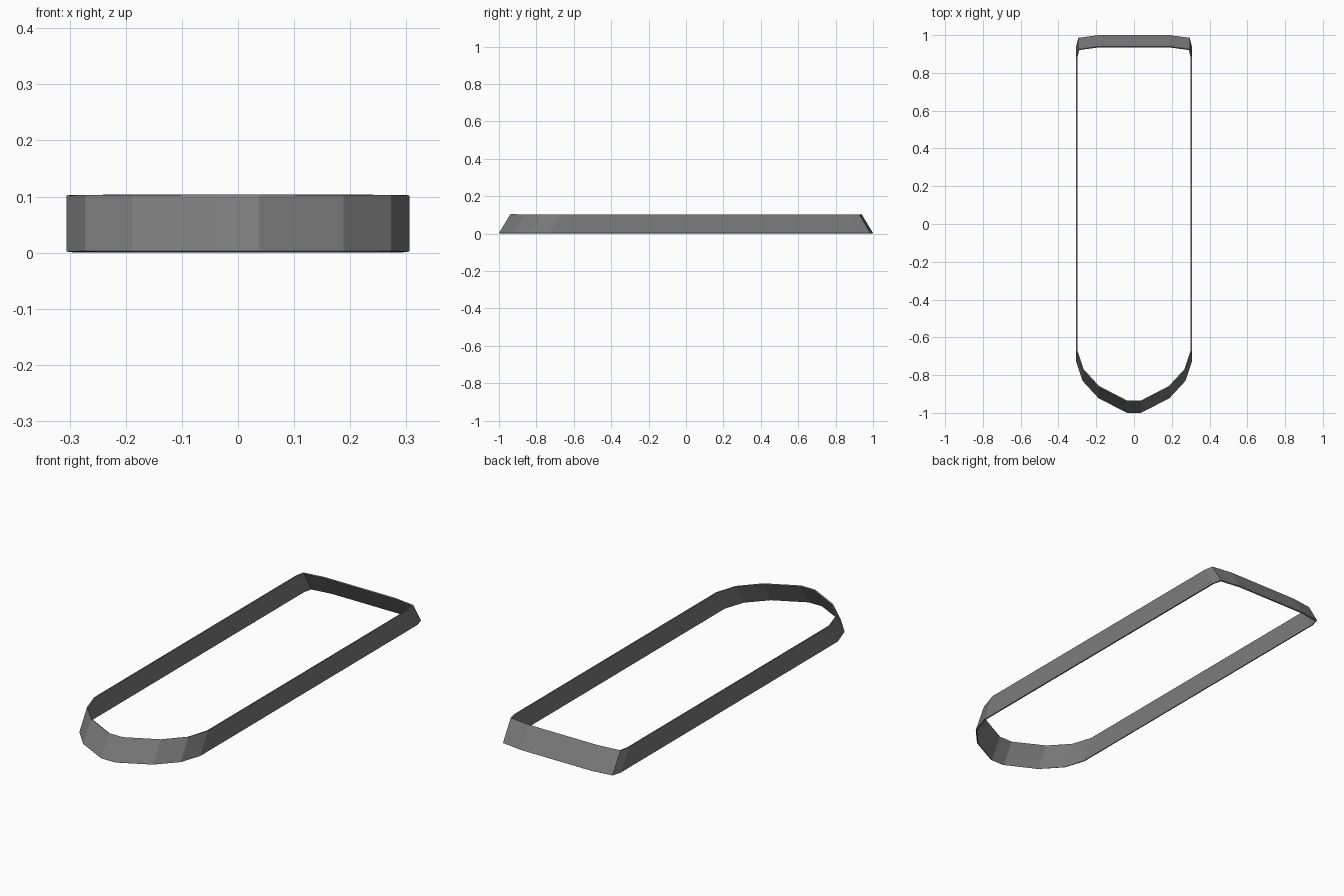
import bpy

if "Cube" in bpy.data.objects:
    bpy.data.objects.remove(bpy.data.objects["Cube"])

HEIGHT = 0.1     # band height
LEAN = 0.06      # how far each end tips inward at the top
Z0 = 0.0017      # lifts the thickened rim onto z = 0

# Right half of the base outline, from the front nose to the flat back
half = [(0.037, -0.997), (0.186, -0.92), (0.27, -0.829), (0.303, -0.728),
        (0.303, 0.94), (0.293, 0.983), (0.19, 0.997)]
outline = half + [(-x, y) for x, y in reversed(half)]
n = len(outline)

# Sloped band: bottom loop, then the top loop pulled in towards the middle
bottom = [(x, y, Z0) for x, y in outline]
top = [(x, y - LEAN * (1 if y > 0 else -1), Z0 + HEIGHT) for x, y in outline]
faces = [(i, (i + 1) % n, n + (i + 1) % n, n + i) for i in range(n)]

mesh = bpy.data.meshes.new("band")
mesh.from_pydata(bottom + top, [], faces)
band = bpy.data.objects.new("band", mesh)
bpy.context.collection.objects.link(band)

# Dark grey finish
dark = bpy.data.materials.new("dark_grey")
dark.diffuse_color = (0.2, 0.2, 0.2, 1)
dark.use_nodes = True
dark.node_tree.nodes["Principled BSDF"].inputs["Base Color"].default_value = dark.diffuse_color
mesh.materials.append(dark)

# Thin wall thickness
wall = band.modifiers.new("wall", 'SOLIDIFY')
wall.thickness = 0.006
wall.offset = 0
wall.use_even_offset = True
